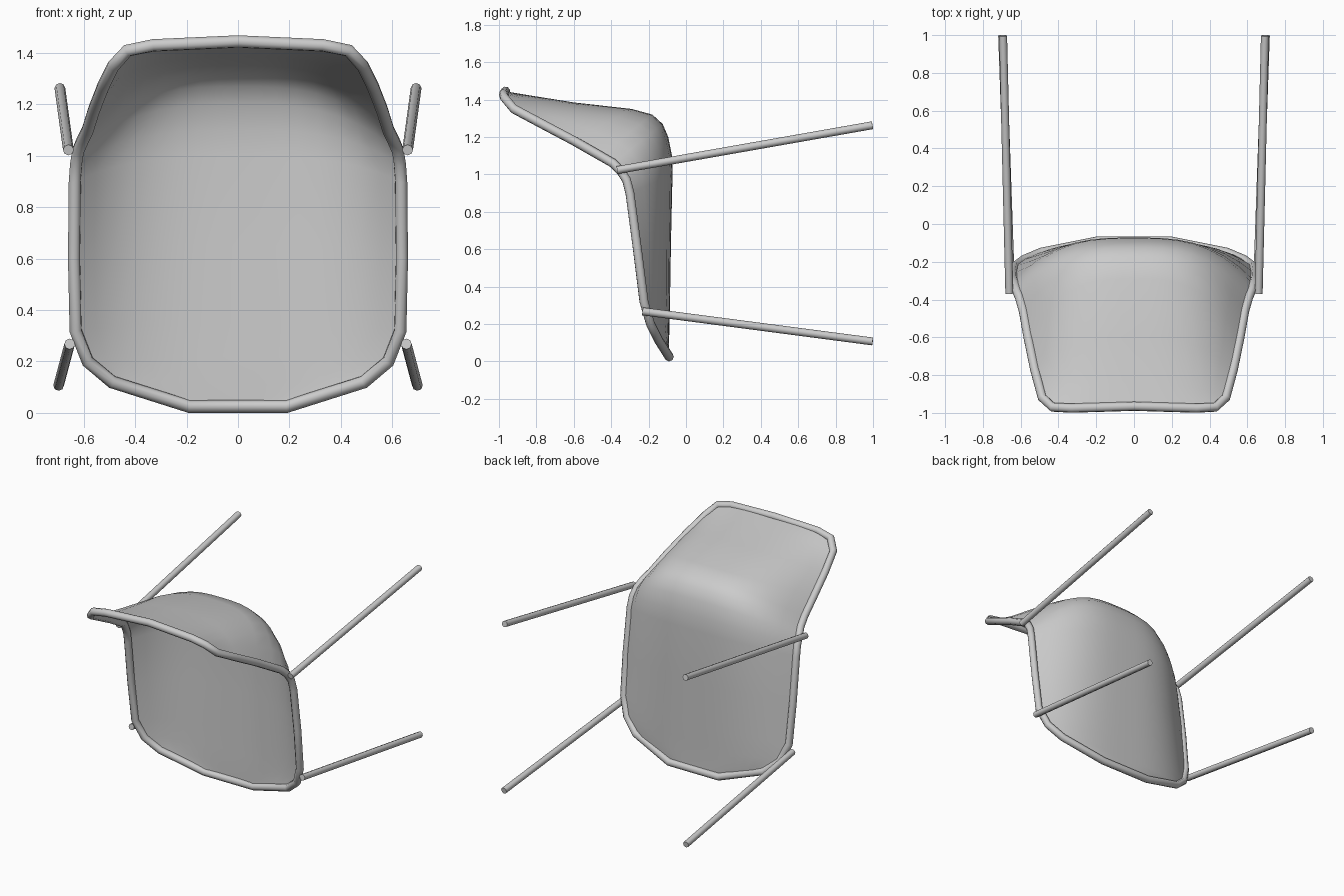
import bpy, bmesh

if "Cube" in bpy.data.objects:
    bpy.data.objects.remove(bpy.data.objects["Cube"])

# Stations along the shell: rim x, y, z, then centre-line y, z
STATIONS = [
    (.19, -.090, .025, -.090, .028), (.49, -.150, .12, -.090, .12),
    (.585, -.190, .20, -.088, .22), (.632, -.225, .32, -.085, .35),
    (.638, -.260, .60, -.080, .65), (.635, -.300, .90, -.072, 1.00),
    (.630, -.318, .97, -.075, 1.10), (.622, -.350, 1.02, -.095, 1.20),
    (.605, -.390, 1.06, -.125, 1.27), (.585, -.460, 1.10, -.180, 1.32),
    (.560, -.600, 1.18, -.290, 1.35), (.525, -.770, 1.27, -.600, 1.385),
    (.485, -.920, 1.35, -.850, 1.425), (.430, -.970, 1.41, -.940, 1.440),
    (.330, -.975, 1.43, -.970, 1.445)]
COLS = 16


def tube(name, points, radius, closed=False):
    cu = bpy.data.curves.new(name, 'CURVE')
    cu.dimensions = '3D'
    cu.bevel_depth = radius
    cu.bevel_resolution = 2
    cu.use_fill_caps = not closed
    sp = cu.splines.new('POLY')
    sp.points.add(len(points) - 1)
    for p, co in zip(sp.points, points):
        p.co = (*co, 1)
    sp.use_cyclic_u = closed
    sp.use_smooth = True
    ob = bpy.data.objects.new(name, cu)
    bpy.context.collection.objects.link(ob)
    return ob


# Seat and backrest shell: scooped sheet lofted between centre line and rim
bm = bmesh.new()
rows = []
for rx, ry, rz, cy, cz in STATIONS:
    row = []
    for i in range(COLS + 1):
        s = 2 * i / COLS - 1
        f = abs(s) ** 3
        row.append(bm.verts.new((rx * s, cy + (ry - cy) * f, cz + (rz - cz) * f)))
    rows.append(row)
for a, b in zip(rows, rows[1:]):
    for i in range(COLS):
        bm.faces.new((a[i], a[i + 1], b[i + 1], b[i]))
for face in bm.faces:
    face.smooth = True
mesh = bpy.data.meshes.new("shell")
bm.to_mesh(mesh)
bm.free()
bpy.context.collection.objects.link(bpy.data.objects.new("shell", mesh))

# Tubular rim around the shell edge
side = [s[:3] for s in STATIONS]
loop = side + [(0, -.965, 1.445)] + [(-x, y, z) for x, y, z in reversed(side)]
tube("rim", loop, .025, closed=True)

# Four straight legs
for sx, label in ((1, "right"), (-1, "left")):
    tube(f"front_leg_{label}", [(sx * .655, -.232, .268), (sx * .698, .998, .107)], .021)
    tube(f"back_leg_{label}", [(sx * .66, -.368, 1.023), (sx * .693, .997, 1.263)], .021)
